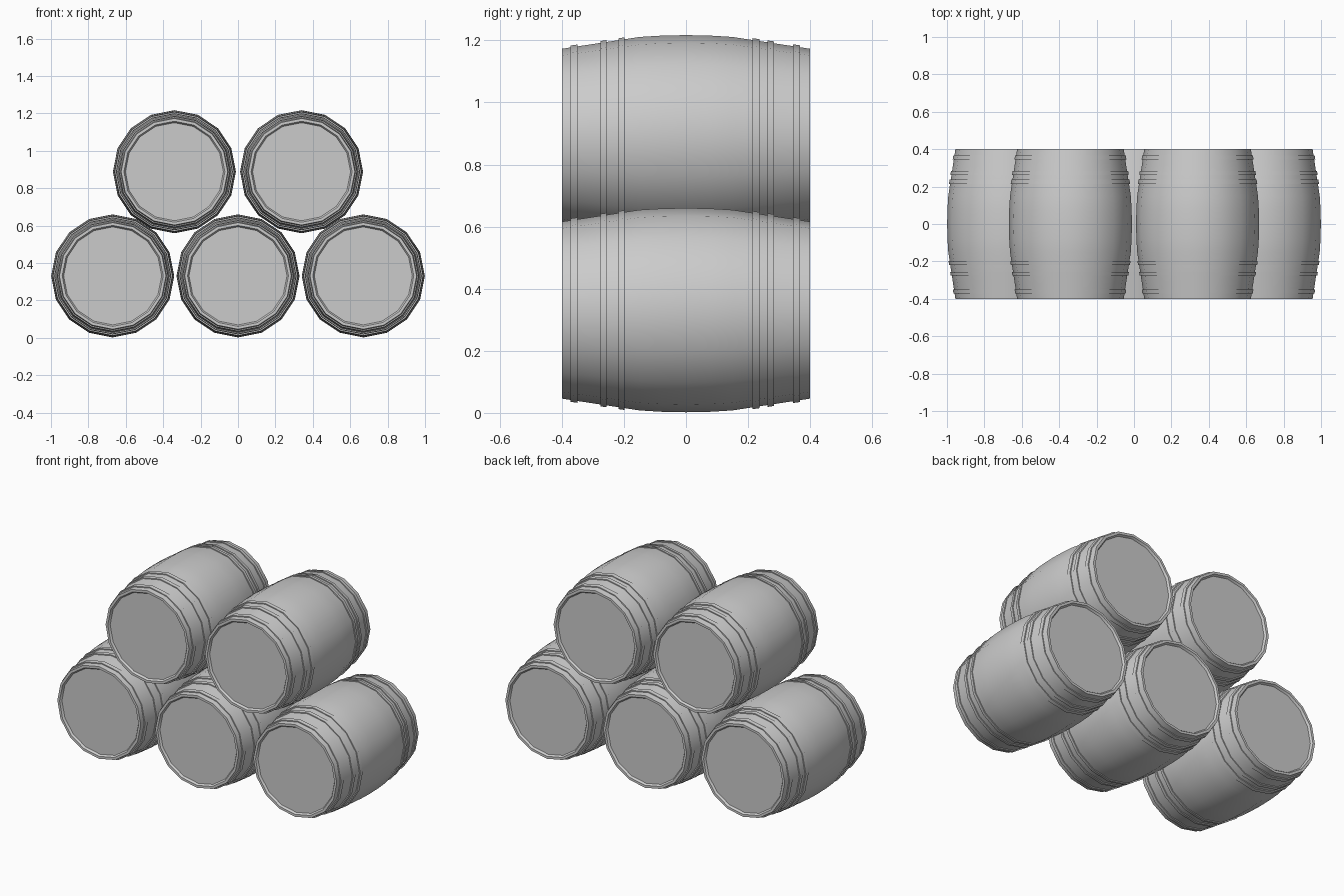
import bpy
import bmesh
from math import cos, sin, pi, radians

if "Cube" in bpy.data.objects:
    bpy.data.objects.remove(bpy.data.objects["Cube"])

SIDES = 16
HALF = 0.4

grey = bpy.data.materials.new("plain grey")
grey.use_nodes = True
colour = (0.6, 0.6, 0.6, 1)
grey.diffuse_color = colour
grey.node_tree.nodes["Principled BSDF"].inputs["Base Color"].default_value = colour


def stave_radius(y):
    """Belly curve: rounded in the middle, straighter toward the ends."""
    a = abs(y)
    if a < 0.15:
        return 0.329 - 0.006 * (a / 0.15) ** 2
    return 0.323 - 0.038 * (a - 0.15) / 0.25


def lathe(name, profile, closed=False):
    """Turn (y, radius) points around the y axis."""
    bm = bmesh.new()
    rings = []
    for y, r in profile:
        rings.append([bm.verts.new((r * sin(2 * pi * i / SIDES), y, r * cos(2 * pi * i / SIDES)))
                      for i in range(SIDES)])
    pairs = list(zip(rings, rings[1:]))
    if closed:
        pairs.append((rings[-1], rings[0]))
    else:
        bm.faces.new(rings[0])
        bm.faces.new(rings[-1])
    for a, b in pairs:
        for i in range(SIDES):
            j = (i + 1) % SIDES
            bm.faces.new((a[i], a[j], b[j], b[i]))
    bmesh.ops.recalc_face_normals(bm, faces=bm.faces)
    mesh = bpy.data.meshes.new(name)
    bm.to_mesh(mesh)
    bm.free()
    mesh.materials.append(grey)
    return mesh


# Barrel body: recessed head, rim, curved staves, rim, recessed head
side = [(y, stave_radius(y)) for y in (-HALF, -0.28, -0.15, -0.08, 0, 0.08, 0.15, 0.28, HALF)]
head = [(-HALF + 0.012, 0.262), (-HALF, 0.27)]
body_mesh = lathe("barrel_body", head + side + [(-y, r) for y, r in reversed(head)])

# Thin hoops, three toward each end
hoop_meshes = []
for start, end in ((-0.372, -0.35), (-0.276, -0.256), (-0.218, -0.198),
                   (0.215, 0.237), (0.263, 0.283), (0.344, 0.367)):
    inner = [(y, stave_radius(y) - 0.006) for y in (end, start)]
    outer = [(y, stave_radius(y) + 0.006) for y in (start, end)]
    hoop_meshes.append(lathe("hoop", outer + inner, closed=True))


def place(name, mesh, x, z):
    obj = bpy.data.objects.new(name, mesh)
    bpy.context.collection.objects.link(obj)
    obj.location = (x, 0, z)
    return obj


# Stack: three barrels below, two resting above
stack = [("lower_right", -0.67, 0.331), ("lower_middle", 0, 0.331), ("lower_left", 0.67, 0.331),
         ("upper_right", -0.34, 0.888), ("upper_left", 0.34, 0.888)]
parts = []
for where, x, z in stack:
    parts.append(place(where + "_barrel", body_mesh, x, z))
    for n, mesh in enumerate(hoop_meshes, 1):
        parts.append(place(f"{where}_hoop_{n}", mesh, x, z))

# Smooth staves, crisp rims and hoop edges
bpy.ops.object.select_all(action='DESELECT')
for obj in parts[:1 + len(hoop_meshes)]:
    obj.select_set(True)
bpy.context.view_layer.objects.active = parts[0]
bpy.ops.object.shade_smooth_by_angle(angle=radians(30))
